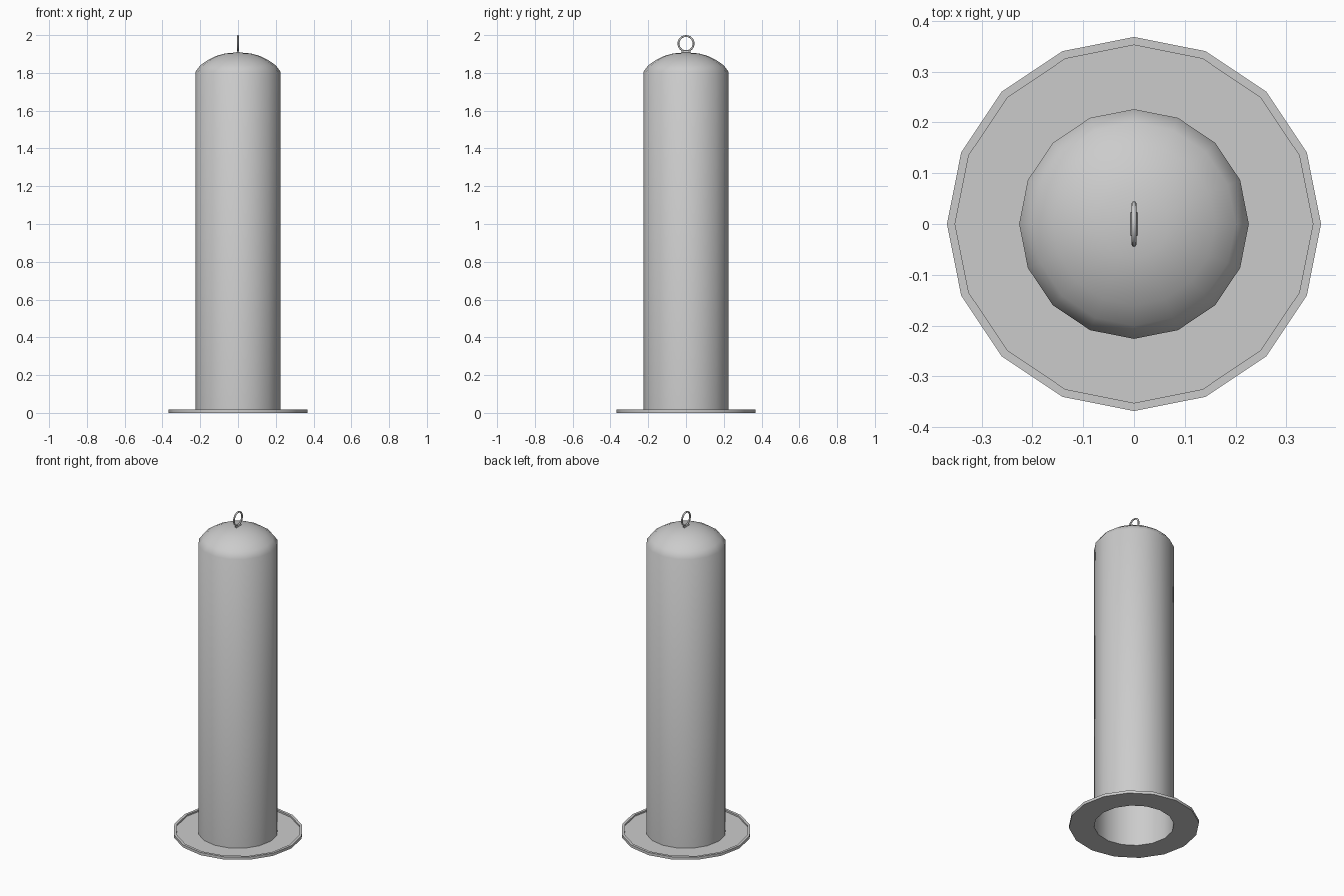
import bpy, bmesh, math

cube = bpy.data.objects.get("Cube")
if cube:
    bpy.data.objects.remove(cube, do_unlink=True)

SIDES = 16
GREY = (0.6, 0.6, 0.6, 1.0)
mat = bpy.data.materials.new("plain grey")
mat.use_nodes = True
mat.diffuse_color = GREY
mat.node_tree.nodes["Principled BSDF"].inputs["Base Color"].default_value = GREY


def finish(obj, angle):
    obj.data.materials.clear()
    obj.data.materials.append(mat)
    bpy.ops.object.select_all(action="DESELECT")
    obj.select_set(True)
    bpy.context.view_layer.objects.active = obj
    bpy.ops.object.shade_smooth_by_angle(angle=math.radians(angle))


def lathe(name, profile, closed=False, angle=35):
    """Spin a (radius, height) profile round the z axis."""
    bm = bmesh.new()
    verts = [bm.verts.new((r, 0, z)) for r, z in profile]
    pairs = list(zip(verts, verts[1:]))
    if closed:
        pairs.append((verts[-1], verts[0]))
    edges = [bm.edges.new(p) for p in pairs]
    bmesh.ops.spin(bm, geom=verts + edges, cent=(0, 0, 0), axis=(0, 0, 1),
                   angle=math.tau, steps=SIDES, use_duplicate=False)
    bmesh.ops.remove_doubles(bm, verts=bm.verts, dist=0.0001)
    bmesh.ops.recalc_face_normals(bm, faces=bm.faces)
    mesh = bpy.data.meshes.new(name)
    bm.to_mesh(mesh)
    bm.free()
    obj = bpy.data.objects.new(name, mesh)
    bpy.context.collection.objects.link(obj)
    finish(obj, angle)
    return obj


# Hollow tube with a domed cap, open underneath
lathe("domed_tube", [(0.226, 0.005), (0.226, 1.805), (0.2, 1.84), (0.16, 1.868),
                     (0.115, 1.89), (0.067, 1.903), (0, 1.909)], angle=60)

# Flat tray ring with a raised outer lip
lathe("base_tray", [(0.226, 0), (0.368, 0), (0.368, 0.017),
                    (0.352, 0.017), (0.352, 0.007), (0.226, 0.007)], closed=True)

# Hanging ring, standing in the y-z plane
bpy.ops.mesh.primitive_torus_add(
    major_radius=0.04, minor_radius=0.005, major_segments=24, minor_segments=8,
    location=(0, 0, 1.955), rotation=(0, math.pi / 2, 0))
ring = bpy.context.object
ring.name = "hanging_ring"
finish(ring, 60)

# Small bar fixing the ring to the cap
bpy.ops.mesh.primitive_cylinder_add(
    vertices=8, radius=0.007, depth=0.045,
    location=(0, 0, 1.91), rotation=(math.pi / 2, 0, 0))
bar = bpy.context.object
bar.name = "ring_mount"
finish(bar, 50)
